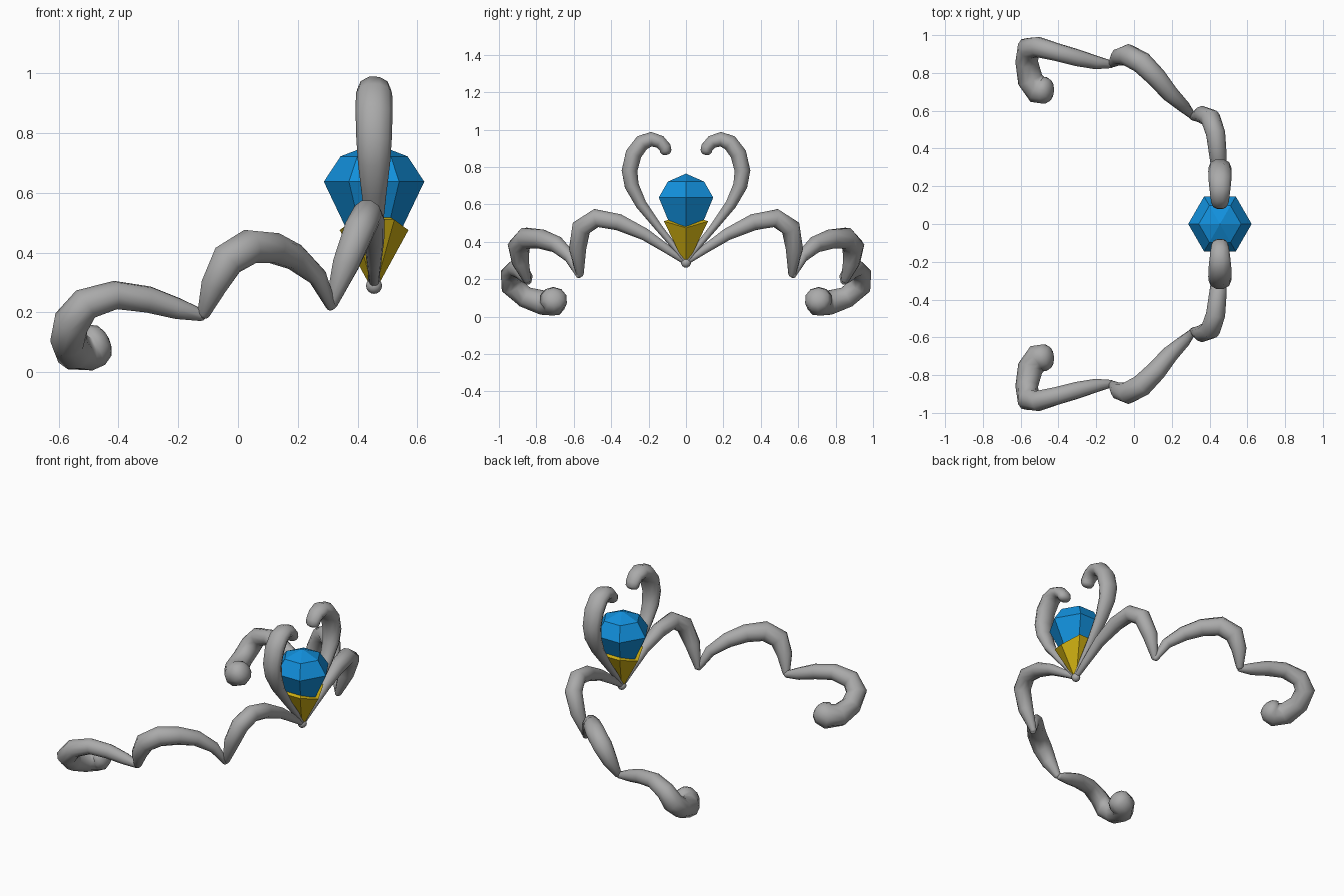
import bpy, bmesh, math
from mathutils import Vector

if "Cube" in bpy.data.objects:
    bpy.data.objects.remove(bpy.data.objects["Cube"])


def material(name, rgb):
    m = bpy.data.materials.new(name)
    m.diffuse_color = (*rgb, 1)
    m.use_nodes = True
    m.node_tree.nodes["Principled BSDF"].inputs["Base Color"].default_value = m.diffuse_color
    return m


GREY = material("grey metal", (0.40, 0.40, 0.40))
BLUE = material("blue gem", (0.006, 0.28, 0.72))
GOLD = material("gold", (0.62, 0.43, 0.006))
CX = 0.455  # x of the centrepiece


def finish(bm, name, mat, smooth=False):
    bmesh.ops.recalc_face_normals(bm, faces=bm.faces)
    me = bpy.data.meshes.new(name)
    bm.to_mesh(me)
    bm.free()
    me.materials.append(mat)
    for p in me.polygons:
        p.use_smooth = smooth
    ob = bpy.data.objects.new(name, me)
    bpy.context.collection.objects.link(ob)
    return ob


def loft(bm, rings):
    """Skin a list of vertex rings; single-vertex rings become tips."""
    for a, b in zip(rings, rings[1:]):
        n = max(len(a), len(b))
        for i in range(n):
            j = (i + 1) % n
            if len(a) == 1:
                bm.faces.new((a[0], b[i], b[j]))
            elif len(b) == 1:
                bm.faces.new((a[i], a[j], b[0]))
            else:
                bm.faces.new((a[i], a[j], b[j], b[i]))


def tube(name, path, sides=10, wide=1.0):
    """Tapered tube along (x, y, z, radius) points, with rounded ends."""
    pts = [Vector(p[:3]) for p in path]
    rad = [p[3] for p in path]
    # rounded ends: push extra shrinking rings past each end
    d0 = (pts[0] - pts[1]).normalized()
    d1 = (pts[-1] - pts[-2]).normalized()
    r0, r1 = rad[0], rad[-1]
    caps = ((0.42, 0.75), (0.6, 0.38))
    start = [(pts[0] + d0 * r0 * t, r0 * s) for t, s in reversed(caps)]
    end = [(pts[-1] + d1 * r1 * t, r1 * s) for t, s in caps]
    seq = start + list(zip(pts, rad)) + end
    bm = bmesh.new()
    rings = [[bm.verts.new(seq[0][0] + d0 * r0 * 0.05)]]
    side = Vector((1, 0, 0.01))
    for k, (p, r) in enumerate(seq):
        a = seq[max(k - 1, 0)][0]
        b = seq[min(k + 1, len(seq) - 1)][0]
        t = ((p - a).normalized() + (b - p).normalized()).normalized()
        side = (side - t * side.dot(t)).normalized()
        up = t.cross(side)
        rings.append([bm.verts.new(p + r * (side * wide * math.cos(q) + up * math.sin(q)))
                      for q in (2 * math.pi * i / sides for i in range(sides))])
    rings.append([bm.verts.new(seq[-1][0] + d1 * r1 * 0.05)])
    loft(bm, rings)
    return finish(bm, name, GREY, True)


# scroll arms, given for the +y side and mirrored
ARMS = {
    "upper_scroll": (1.35, [
        (CX, 0, .29, .014), (CX, .055, .365, .016), (CX, .145, .475, .021),
        (CX, .24, .60, .031), (CX, .29, .70, .040), (CX, .302, .78, .044),
        (CX, .28, .87, .046), (CX, .235, .93, .045), (CX, .185, .949, .041),
        (CX, .14, .935, .037), (CX, .112, .905, .034), (CX, .108, .885, .032)]),
    "inner_scroll": (1.0, [
        (CX, 0, .29, .015), (CX, .10, .36, .024), (.455, .22, .44, .034),
        (.445, .36, .505, .046), (.432, .48, .527, .051), (.405, .56, .475, .053),
        (.36, .58, .36, .046), (.312, .567, .225, .02)]),
    "middle_scroll": (1.0, [
        (.312, .57, .22, .018), (.265, .62, .32, .033), (.19, .69, .385, .045),
        (.12, .775, .415, .053), (.04, .855, .42, .059), (-.035, .895, .375, .059),
        (-.08, .885, .29, .046), (-.115, .85, .195, .022)]),
    "outer_scroll": (1.0, [
        (-.12, .845, .19, .02), (-.2, .855, .212, .036), (-.3, .88, .243, .045),
        (-.41, .91, .258, .048), (-.51, .937, .228, .055), (-.558, .93, .165, .062),
        (-.568, .86, .105, .060), (-.55, .765, .075, .068), (-.51, .71, .076, .074),
        (-.475, .708, .092, .074)]),
}
for label, (wide, path) in ARMS.items():
    for tag, s in (("left", -1), ("right", 1)):
        tube(f"{label}_{tag}", [(x, y * s, z, r) for x, y, z, r in path], wide=wide)


def hexagon(bm, r, z):
    return [bm.verts.new((CX + r * math.cos(i * math.pi / 3), r * math.sin(i * math.pi / 3), z))
            for i in range(6)]


# faceted hexagonal gem
bm = bmesh.new()
loft(bm, [[bm.verts.new((CX, 0, .285))], hexagon(bm, .168, .637),
          hexagon(bm, .112, .722), [bm.verts.new((CX, 0, .765))]])
finish(bm, "gem", BLUE)

# gold cup: hexagonal cone whose rim dips at the two x corners
bm = bmesh.new()


def rim(inset):
    ring = []
    for i in range(6):
        r, z = (.115, .475) if i % 3 == 0 else (.136, .51)
        a = i * math.pi / 3
        r -= inset
        ring.append(bm.verts.new((CX + r * math.cos(a), r * math.sin(a), z + inset * .3)))
    return ring


loft(bm, [[bm.verts.new((CX, 0, .265))], rim(0), rim(.03), [bm.verts.new((CX, 0, .31))]])
finish(bm, "gem_cup", GOLD)

# small ball under the cup
bm = bmesh.new()
bmesh.ops.create_uvsphere(bm, u_segments=12, v_segments=8, radius=.027)
bmesh.ops.translate(bm, verts=bm.verts, vec=(CX, 0, .289))
finish(bm, "base_ball", GREY, True)
